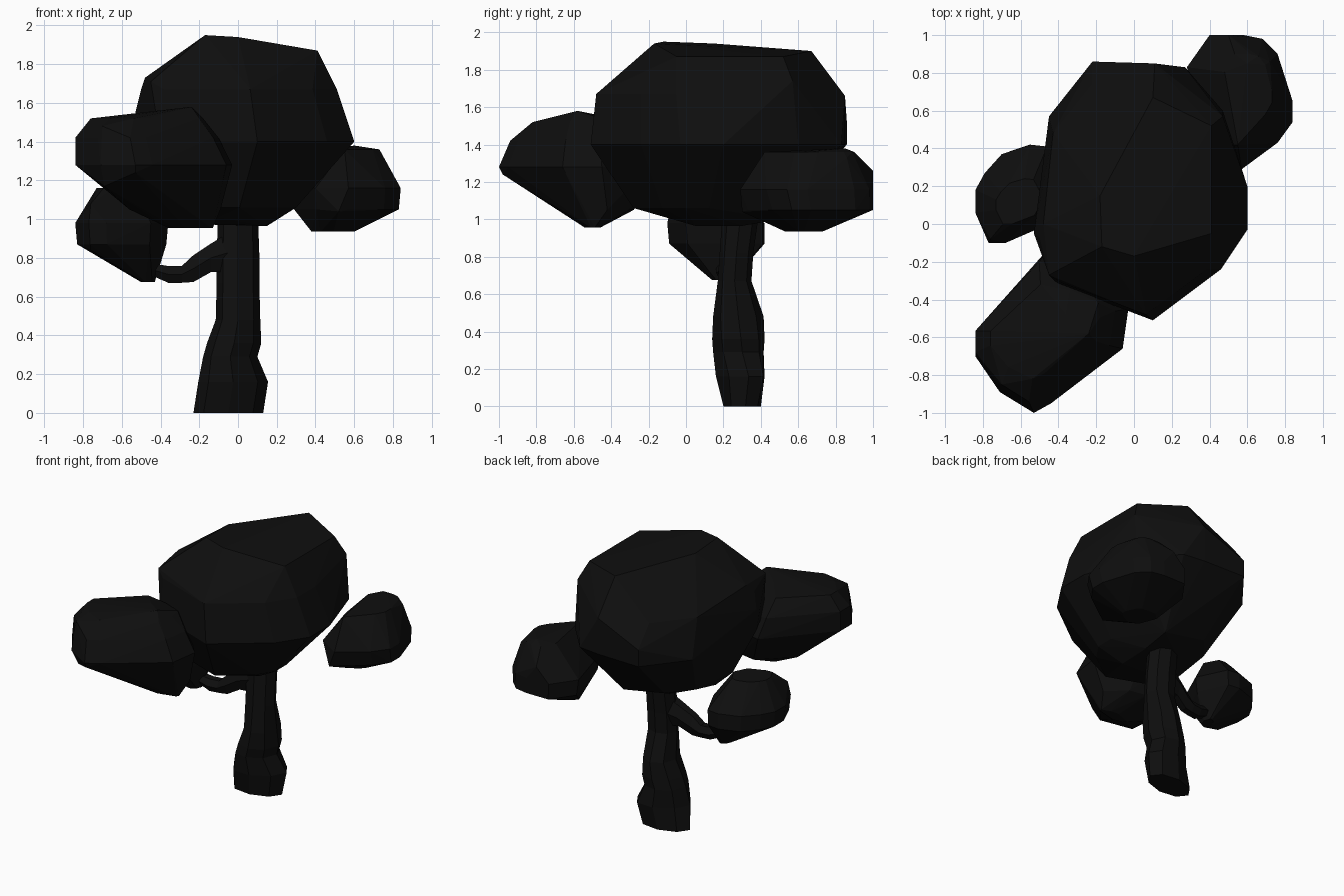
import bpy
import bmesh
from math import cos, sin, tau

cube = bpy.data.objects.get("Cube")
if cube:
    bpy.data.objects.remove(cube)

# Single near-black colour
BLACK = (0.0045, 0.0045, 0.0045, 1)
material = bpy.data.materials.new("soft_black")
material.use_nodes = True
material.diffuse_color = BLACK
material.node_tree.nodes["Principled BSDF"].inputs["Base Color"].default_value = BLACK


def finish(bm, name):
    """Turn a bmesh into a flat-shaded object with the tree colour."""
    bmesh.ops.recalc_face_normals(bm, faces=bm.faces)
    mesh = bpy.data.meshes.new(name)
    bm.to_mesh(mesh)
    bm.free()
    mesh.materials.append(material)
    obj = bpy.data.objects.new(name, mesh)
    bpy.context.collection.objects.link(obj)
    return obj


def fit(value, old_low, old_high, low, high):
    return low + (value - old_low) / (old_high - old_low) * (high - low)


def foliage_clump(name, outline, levels, corners):
    """Hull of a plan outline fitted to bounds (z, left, right, front, back), plus corners."""
    xs = [x for x, y in outline]
    ys = [y for x, y in outline]
    bm = bmesh.new()
    for z, left, right, front, back in levels:
        for x, y in outline:
            px = fit(x, min(xs), max(xs), left, right)
            py = fit(y, min(ys), max(ys), front, back)
            bm.verts.new((px, py, z))
    for corner in corners:
        bm.verts.new(corner)
    hull = bmesh.ops.convex_hull(bm, input=bm.verts[:])
    inside = set(hull["geom_interior"]) | set(hull["geom_unused"])
    spare = [v for v in inside if isinstance(v, bmesh.types.BMVert)]
    bmesh.ops.delete(bm, geom=spare, context="VERTS")
    return finish(bm, name)


def limb(name, rings, sideways=False, sides=8):
    """Loft rings (centre x, y, z, two radii, skew), lying flat or facing sideways."""
    bm = bmesh.new()
    loops = []
    for x, y, z, ra, rb, skew in rings:
        loop = []
        for i in range(sides):
            a = ra * cos(tau * i / sides)
            b = rb * sin(tau * i / sides) + skew * a
            co = (x, y + a, z + b) if sideways else (x + a, y + b, z)
            loop.append(bm.verts.new(co))
        loops.append(loop)
    for low, high in zip(loops, loops[1:]):
        for i in range(sides):
            j = (i + 1) % sides
            bm.faces.new((low[i], low[j], high[j], high[i]))
    bm.faces.new(loops[0])
    bm.faces.new(loops[-1])
    return finish(bm, name)


# Trunk with a flared foot and a knotty middle
limb("trunk", [
    (-.05, .3, 0, .18, .1, .1),
    (-.025, .29, .16, .18, .13, .25),
    (-.04, .28, .29, .14, .135, .15),
    (-.02, .28, .36, .14, .14, .1),
    (0, .28, .48, .115, .135, 0),
    (0, .26, .67, .11, .09, 0),
    (0, .27, .82, .11, .09, 0),
    (0, .3, 1.1, .1, .1, 0),
])

# Side branch bending out to the low clump
limb("side_branch", [
    (-.04, .27, .83, .07, .12, 0),
    (-.14, .25, .8, .06, .085, 0),
    (-.23, .23, .745, .05, .08, 0),
    (-.29, .22, .715, .05, .05, 0),
    (-.36, .21, .715, .05, .05, 0),
    (-.48, .2, .75, .04, .03, 0),
], sideways=True, sides=6)

# Large crown with a sloping top and a nearly flat underside
foliage_clump("main_crown", [
    (-.22, .86), (.11, .85), (.27, .83), (.47, .6), (.6, .2), (.6, -.03),
    (.46, -.24), (.1, -.51), (-.4, -.32), (-.53, -.05), (-.45, .57),
], [
    (1.67, -.5, .51, -.48, .74),
    (1.4, -.53, .6, -.51, .86),
    (1.06, -.36, .3, -.28, .5),
], [
    (-.17, -.12, 1.95), (0, -.17, 1.94), (.41, -.05, 1.87), (.41, .52, 1.87),
    (.1, .67, 1.9), (-.18, .15, 1.94), (-.45, -.27, 1.71), (-.48, 0, 1.73),
    (.47, .57, 1.74), (.11, .85, 1.66), (-.22, .86, 1.52), (-.53, -.05, 1.55),
    (.15, .5, 1), (-.1, .33, .97), (-.28, .06, .98), (-.1, -.1, 1.01),
    (.14, .05, .965), (.15, .3, .965),
])

# Clump reaching forward on the right
foliage_clump("front_clump", [
    (-.84, -.57), (-.84, -.7), (-.71, -.89), (-.53, -1), (-.44, -.95),
    (-.06, -.66), (-.03, -.45), (-.25, -.2), (-.47, -.15),
], [
    (1.52, -.76, -.18, -.82, -.32),
    (1.42, -.84, -.1, -.94, -.2),
    (1.28, -.84, -.03, -1, -.15),
    (1.05, -.56, -.09, -.68, -.28),
    (.955, -.36, -.13, -.54, -.46),
], [
    (-.24, -.58, 1.58), (-.36, -.48, 1.56), (-.7, -.85, 1.48), (-.53, -.98, 1.24),
    (-.19, -.42, 1.53), (-.69, -.84, 1.17),
])

# Clump at the back on the left
foliage_clump("back_clump", [
    (.28, .83), (.4, 1), (.58, 1), (.68, .98), (.76, .9), (.84, .65),
    (.84, .54), (.76, .43), (.57, .29), (.4, .4),
], [
    (1.36, .48, .73, .5, .9),
    (1.16, .28, .84, .29, 1),
    (1.05, .29, .83, .33, 1),
    (.935, .38, .6, .53, .73),
], [
    (.5, 1, 1.26), (.6, .85, 1.38), (.55, .42, 1.36), (.72, .86, 1.33), (.52, .3, 1.04),
])

# Small low clump held by the branch
foliage_clump("low_clump", [
    (-.84, .18), (-.84, .06), (-.77, -.1), (-.68, -.1), (-.45, 0),
    (-.36, .2), (-.46, .41), (-.55, .42), (-.7, .37), (-.79, .27),
], [
    (1.16, -.73, -.48, 0, .24),
    (.98, -.84, -.36, -.1, .42),
    (.87, -.83, -.37, -.09, .42),
    (.675, -.5, -.43, .14, .25),
], [
    (-.76, -.08, 1.08), (-.76, -.05, .84),
])
